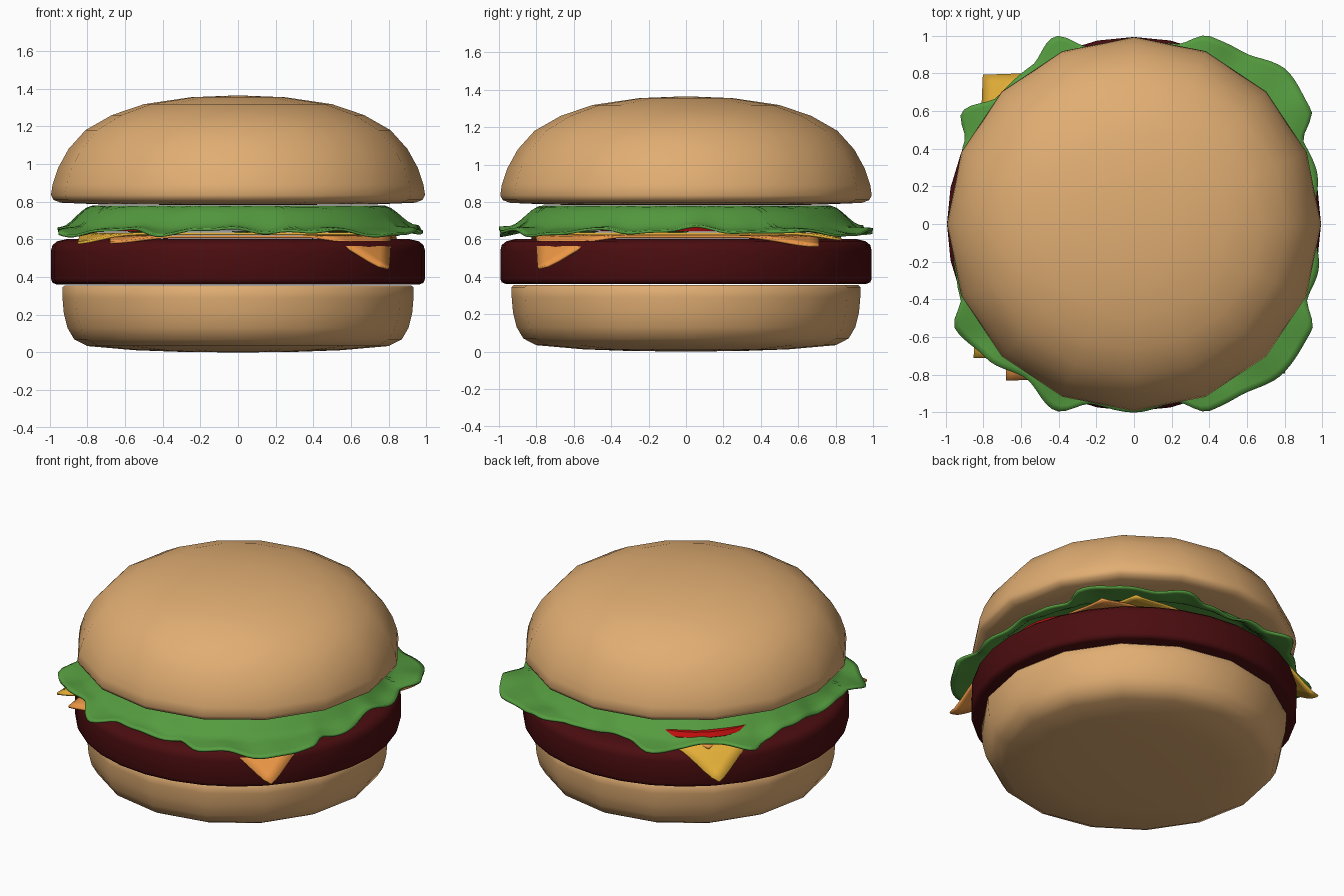
import bpy, bmesh
from math import sin, cos, radians, pi, hypot

if "Cube" in bpy.data.objects:
    bpy.data.objects.remove(bpy.data.objects["Cube"])


def material(name, rgb):
    m = bpy.data.materials.new(name)
    m.diffuse_color = (*rgb, 1)
    m.use_nodes = True
    m.node_tree.nodes["Principled BSDF"].inputs["Base Color"].default_value = m.diffuse_color
    return m


BUN = material("bun", (0.75, 0.42, 0.17))
MEAT = material("meat", (0.07, 0.004, 0.005))
GREEN = material("green", (0.09, 0.33, 0.05))
ORANGE = material("orange", (0.84, 0.31, 0.06))
YELLOW = material("yellow", (0.78, 0.43, 0.04))
RED = material("red", (0.6, 0.005, 0.005))


def smoothstep(a, b, x):
    t = max(0, min(1, (x - a) / (b - a)))
    return t * t * (3 - 2 * t)


def finish(name, bm, mat, thickness=0, angle=50):
    bmesh.ops.remove_doubles(bm, verts=bm.verts, dist=1e-5)
    bmesh.ops.recalc_face_normals(bm, faces=bm.faces)
    mesh = bpy.data.meshes.new(name)
    bm.to_mesh(mesh)
    bm.free()
    ob = bpy.data.objects.new(name, mesh)
    bpy.context.collection.objects.link(ob)
    if mat:
        mesh.materials.append(mat)
    bpy.ops.object.select_all(action='DESELECT')
    bpy.context.view_layer.objects.active = ob
    ob.select_set(True)
    bpy.ops.object.shade_smooth_by_angle(angle=radians(angle))
    if thickness:
        mod = ob.modifiers.new("thickness", 'SOLIDIFY')
        mod.thickness = thickness
        mod.offset = 0
    return ob


def revolve(name, profile, seg, mat, centre=(0, 0), thickness=0):
    """profile: a list of (r, z), or a function of the angle that returns one."""
    bm = bmesh.new()
    cols = []
    for i in range(seg):
        a = 2 * pi * i / seg
        pts = profile(a) if callable(profile) else profile
        cols.append([bm.verts.new((centre[0] + r * cos(a), centre[1] + r * sin(a), z))
                     for r, z in pts])
    for i in range(seg):
        p, q = cols[i], cols[(i + 1) % seg]
        for j in range(len(p) - 1):
            bm.faces.new((p[j], q[j], q[j + 1], p[j + 1]))
    return finish(name, bm, mat, thickness)


# buns and patty
revolve("bottom_bun", [(0, 0), (0.3, 0.003), (0.55, 0.012), (0.8, 0.034), (0.87, 0.07),
                       (0.905, 0.13), (0.925, 0.21), (0.932, 0.29), (0.932, 0.345),
                       (0.92, 0.356), (0, 0.356)], 16, BUN)
revolve("patty", [(0, 0.362), (0.965, 0.362), (0.985, 0.37), (0.993, 0.39), (0.993, 0.54),
                  (0.985, 0.57), (0.96, 0.59), (0.91, 0.602), (0, 0.605)], 32, MEAT)
revolve("top_bun", [(0, 0.783), (0.7, 0.785), (0.94, 0.795), (0.98, 0.81), (0.993, 0.835),
                    (0.985, 0.89), (0.955, 0.98), (0.9, 1.08), (0.81, 1.18), (0.67, 1.26),
                    (0.5, 1.318), (0.25, 1.355), (0, 1.365)], 16, BUN)


# cheese slices: a square draped over the patty, one corner hanging low
def cheese(name, mat, turn, z0):
    corners = [(0.80, -0.79, 0.17), (0.85, 0.71, 0.05), (-0.66, 0.70, 0.0), (-0.68, -0.83, 0.035)]
    n = 28
    bm = bmesh.new()
    grid = []
    for i in range(n + 1):
        row = []
        for j in range(n + 1):
            u, v = i / n, j / n
            w = (u * (1 - v), u * v, (1 - u) * v, (1 - u) * (1 - v))
            x, y, d = (sum(k * c[m] for k, c in zip(w, corners)) for m in range(3))
            z = z0 - d * smoothstep(0.88, 1.12, hypot(x, y))
            row.append(bm.verts.new((x * turn, y * turn, z)))
        grid.append(row)
    for i in range(n):
        for j in range(n):
            bm.faces.new((grid[i][j], grid[i + 1][j], grid[i + 1][j + 1], grid[i][j + 1]))
    finish(name, bm, mat, 0.014)


cheese("orange_cheese", ORANGE, 1, 0.615)
cheese("yellow_cheese", YELLOW, -1, 0.630)


# tomato and onion slices
def slice_disc(name, x, y, r, z, h, mat):
    revolve(name, [(0, z), (r - 0.015, z), (r, z + h / 2), (r - 0.015, z + h), (0, z + h)],
            32, mat, (x, y))


slice_disc("tomato_back", -0.31, 0.33, 0.48, 0.642, 0.06, RED)
slice_disc("tomato_right", 0.40, -0.02, 0.45, 0.642, 0.06, RED)
slice_disc("onion", -0.08, -0.40, 0.42, 0.642, 0.05, None)

# lettuce: outline as (degrees, radius) pairs
OUTLINE = [(0, .95), (17, 1.01), (26, 1.0), (33, 1.12), (45, 1.15), (58, 1.08), (68, 1.075),
           (77, .98), (90, .94), (104, .97), (113, 1.08), (123, 1.0), (137, .99), (147, 1.09),
           (154, 1.0), (165, .96), (180, .94), (194, .98), (203, 1.0), (210, 1.1), (222, 1.06),
           (235, 1.0), (247, 1.075), (257, .98), (270, 1.0), (283, .97), (292, 1.07),
           (301, 1.07), (315, 1.12), (329, 1.1), (337, 1.0), (345, 1.01), (360, .95)]
RINGS = [0, 0.3, 0.55, 0.7, 0.75, 0.79, 0.82, 0.85, 0.88, 0.91, 0.94, 0.97, 1]


def lettuce_profile(a):
    deg = a * 180 / pi
    for (a0, r0), (a1, r1) in zip(OUTLINE, OUTLINE[1:]):
        if a0 <= deg < a1:
            edge = r0 + (r1 - r0) * smoothstep(a0, a1, deg)
            break
    pts = []
    for t in RINGS:
        r = t * edge
        z = 0.773 - 0.12 * smoothstep(0.77, 0.95, r) - 0.13 * max(0, r - 0.95)
        z += smoothstep(0.8, 1, t) * (0.012 * sin(11 * a + 1) + 0.006 * sin(23 * a))
        pts.append((r, z))
    return pts


revolve("lettuce", lettuce_profile, 180, GREEN, thickness=0.014)
